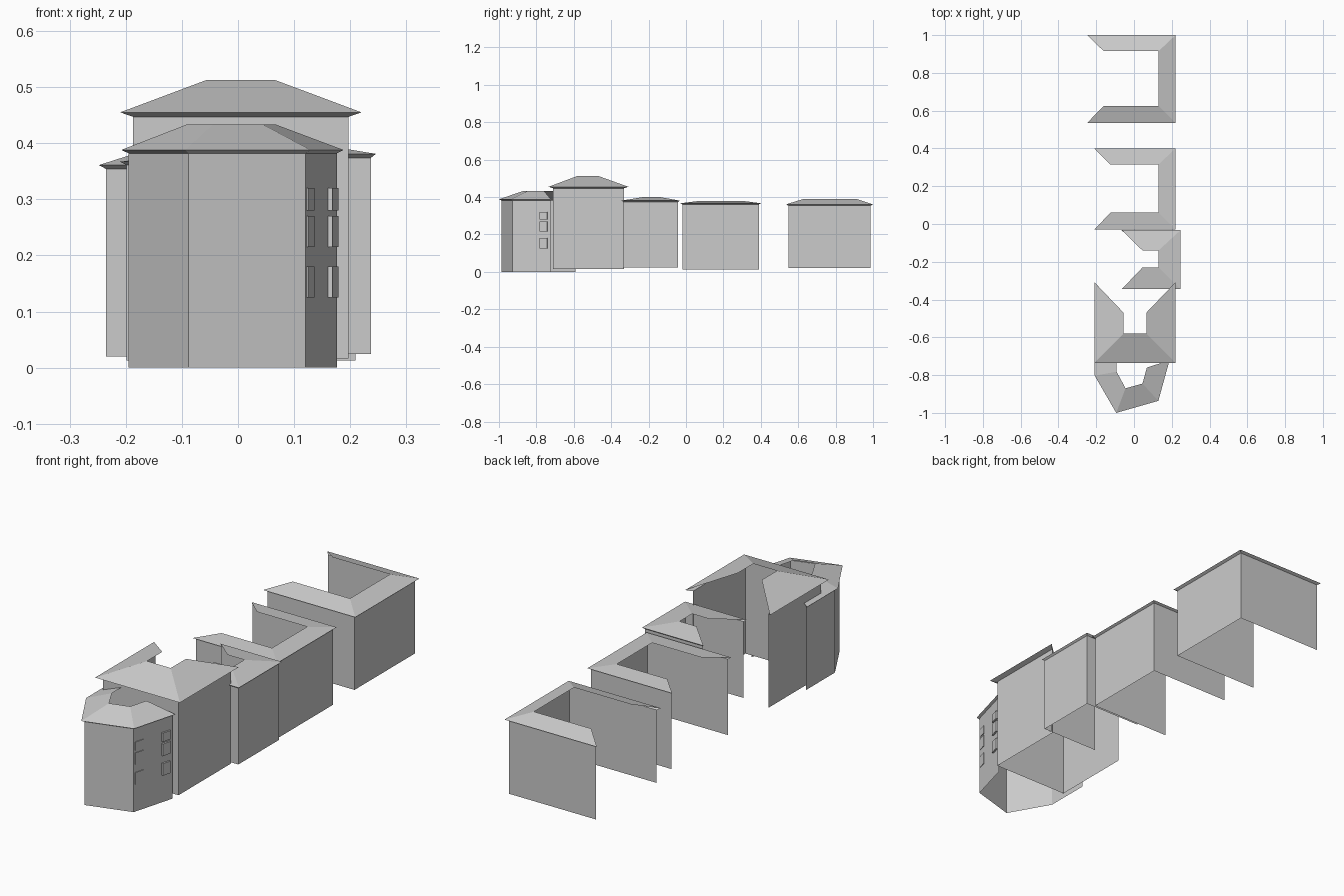
import bpy
from mathutils import Vector

cube = bpy.data.objects.get("Cube")
if cube:
    bpy.data.objects.remove(cube)

GREY = (0.6, 0.6, 0.6, 1)
plaster = bpy.data.materials.new("plain_grey")
plaster.use_nodes = True
plaster.diffuse_color = GREY
plaster.node_tree.nodes["Principled BSDF"].inputs["Base Color"].default_value = GREY


def add_mesh(name, verts, faces):
    mesh = bpy.data.meshes.new(name)
    mesh.from_pydata(verts, [], faces)
    mesh.materials.append(plaster)
    obj = bpy.data.objects.new(name, mesh)
    bpy.context.collection.objects.link(obj)
    return obj


def strip(name, *rows):
    """Flat faces joining successive open paths, each row being (points, height)."""
    n = len(rows[0][0])
    verts = [(x, y, z) for path, z in rows for x, y in path]
    faces = [(r * n + i, r * n + i + 1, (r + 1) * n + i + 1, (r + 1) * n + i)
             for r in range(len(rows) - 1) for i in range(n - 1)]
    return add_mesh(name, verts, faces)


def house(name, wall, eave, ridge, base, wall_top, eave_z, ridge_z):
    strip(name + "_walls", (wall, base), (wall, wall_top))
    strip(name + "_roof", (wall, wall_top), (eave, eave_z), (ridge, ridge_z))


def corners(x0, x1, y0, y1, start):
    """Counter-clockwise corners; the side before the start corner stays open."""
    c = [(x0, y0), (x1, y0), (x1, y1), (x0, y1)]
    return c[start:] + c[:start]


def court_house(name, eave, ridge, inset, heights, start=0):
    x0, x1, y0, y1 = eave
    wall = (x0 + inset, x1 - inset, y0 + inset, y1 - inset)
    house(name, *(corners(*r, start) for r in (wall, eave, ridge)), *heights)


# Three-sided houses: eave rectangle, ridge rectangle, overhang, heights
court_house("tall_house", (-.21, .22, -.735, -.308), (-.055, .065, -.58, -.47),
            .023, (.016, .447, .455, .513), start=3)
court_house("small_house", (-.065, .246, -.345, -.033), (.045, .13, -.23, -.14),
            .009, (.024, .374, .381, .40))
court_house("middle_house", (-.21, .22, -.03, .40), (-.125, .13, .06, .315),
            .011, (.013, .361, .367, .378))
court_house("rear_house", (-.248, .22, .535, 1), (-.16, .13, .625, .915),
            .013, (.02, .354, .361, .389))

# Angled front house
front_wall = [(-.195, -.59), (-.195, -.80), (-.088, -.987), (.12, -.927), (.176, -.725)]
front_eave = [(-.208, -.58), (-.208, -.803), (-.094, -1), (.129, -.936), (.188, -.722)]
front_ridge = [(-.092, -.62), (-.092, -.782), (-.045, -.87), (.045, -.845), (.068, -.76)]
house("front_house", front_wall, front_eave, front_ridge, 0, .382, .388, .433)

# Window plates on the side wall of the front house
a, b = (Vector((*p, 0)) for p in front_wall[-2:])
along = b - a
out = Vector((along.y, -along.x, 0)).normalized()
for col, (t0, t1, depth) in {"near": (.04, .24, .003), "far": (.72, .92, .008)}.items():
    for row, (z0, z1) in enumerate([(.125, .18), (.215, .27), (.28, .32)]):
        loop = [a + along * t + Vector((0, 0, z))
                for t, z in ((t0, z0), (t1, z0), (t1, z1), (t0, z1))]
        verts = loop + [p + out * depth for p in loop]
        sides = [(i, (i + 1) % 4, (i + 1) % 4 + 4, i + 4) for i in range(4)]
        add_mesh(f"window_{col}_{row}", verts, sides + [(4, 5, 6, 7)])
